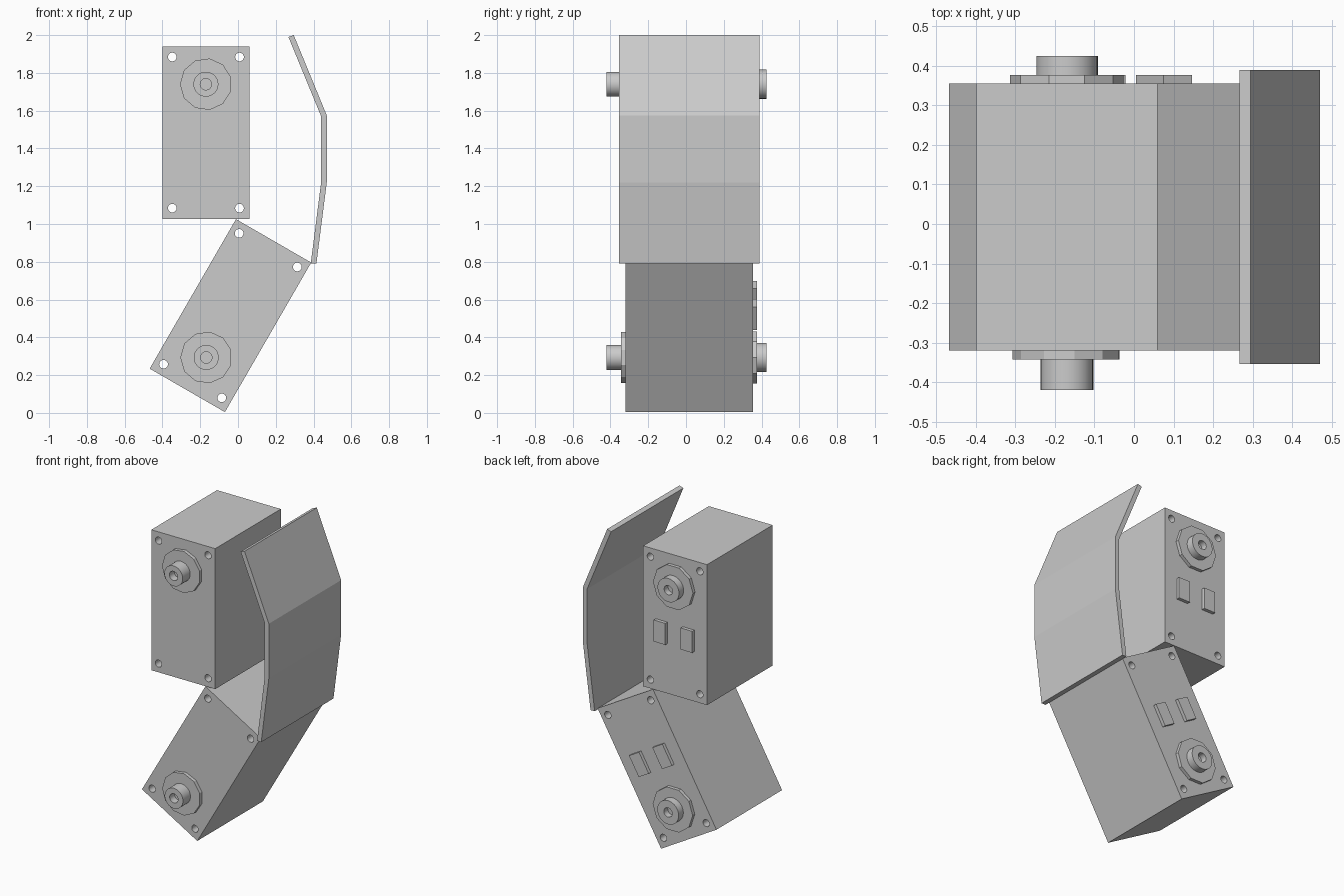
import bpy, bmesh
from math import radians, sin, cos, pi
from mathutils import Matrix, Vector

cube = bpy.data.objects.get("Cube")
if cube:
    bpy.data.objects.remove(cube, do_unlink=True)

grey = bpy.data.materials.new("light grey")
grey.use_nodes = True
grey.diffuse_color = (0.6, 0.6, 0.6, 1)
grey.node_tree.nodes["Principled BSDF"].inputs["Base Color"].default_value = (0.6, 0.6, 0.6, 1)

FRONT, BACK = -0.32, 0.355


def add_object(name, bm):
    bmesh.ops.recalc_face_normals(bm, faces=bm.faces)
    mesh = bpy.data.meshes.new(name)
    bm.to_mesh(mesh)
    bm.free()
    mesh.materials.append(grey)
    obj = bpy.data.objects.new(name, mesh)
    bpy.context.collection.objects.link(obj)
    return obj


def prism(name, profile, y0, y1):
    """Extrude an (x, z) outline along y."""
    bm = bmesh.new()
    face = bm.faces.new([bm.verts.new((x, y0, z)) for x, z in profile])
    top = bmesh.ops.extrude_face_region(bm, geom=[face])["geom"]
    verts = [v for v in top if isinstance(v, bmesh.types.BMVert)]
    bmesh.ops.translate(bm, verts=verts, vec=(0, y1 - y0, 0))
    return add_object(name, bm)


def circle(x, z, r, sides, phase=0.0):
    return [(x + r * cos(phase + 2 * pi * i / sides),
             z + r * sin(phase + 2 * pi * i / sides)) for i in range(sides)]


def smooth(obj):
    bpy.ops.object.select_all(action="DESELECT")
    obj.select_set(True)
    bpy.context.view_layer.objects.active = obj
    bpy.ops.object.shade_smooth_by_angle(angle=radians(30))


def cut(obj, cutters):
    """Subtract the cutters, bake the result and discard them."""
    for c in cutters:
        c.hide_render = True
        mod = obj.modifiers.new("hole", "BOOLEAN")
        mod.operation, mod.solver, mod.object = "DIFFERENCE", "EXACT", c
    bpy.context.view_layer.update()
    deps = bpy.context.evaluated_depsgraph_get()
    mesh = bpy.data.meshes.new_from_object(obj.evaluated_get(deps))
    obj.modifiers.clear()
    obj.data = mesh
    for c in cutters:
        bpy.data.objects.remove(c, do_unlink=True)


def hub(name, x, z, base, tip, r):
    """Round boss with a blind bore in its end."""
    bm = bmesh.new()
    sides, bore, floor = 32, 0.03, tip + (0.05 if tip < base else -0.04)
    rings = []
    for radius, y in ((r, base), (r, tip), (bore, tip), (bore, floor)):
        rings.append([bm.verts.new((px, y, pz)) for px, pz in circle(x, z, radius, sides)])
    for a, b in zip(rings, rings[1:]):
        for i in range(sides):
            j = (i + 1) % sides
            bm.faces.new((a[i], a[j], b[j], b[i]))
    bm.faces.new(rings[0])
    bm.faces.new(rings[-1])
    smooth(add_object(name, bm))


def servo(prefix, cx, cz, angle):
    turn = Matrix.Rotation(radians(angle), 4, "Y")

    def place(x, z):
        p = turn @ Vector((x, 0, z))
        return cx + p.x, cz + p.z

    def rect(x, z, hw, hh):
        return [place(x + i * hw, z + j * hh) for i, j in ((-1, -1), (1, -1), (1, 1), (-1, 1))]

    # Case with four mounting holes right through it
    case = prism(prefix + "_case", rect(0, 0, 0.23, 0.457), FRONT, BACK)
    cut(case, [prism("hole_cutter", circle(*place(i * 0.178, j * 0.4), 0.023, 24), -0.5, 0.5)
               for i in (-1, 1) for j in (-1, 1)])
    smooth(case)

    # Flanges and bored hubs on the shaft axis
    x, z = place(0, 0.256)
    prism(prefix + "_front_flange", circle(x, z, 0.1375, 11, pi), FRONT - 0.023, FRONT)
    hub(prefix + "_front_hub", x, z, FRONT - 0.02, -0.42, 0.066)
    prism(prefix + "_back_flange", circle(x, z, 0.144, 10), BACK, BACK + 0.022)
    hub(prefix + "_back_hub", x, z, BACK + 0.02, 0.425, 0.077)

    # Two connector pads on the back
    for side, label in ((-1, "right"), (1, "left")):
        prism(f"{prefix}_{label}_pad", rect(side * 0.097, -0.063, 0.0415, 0.07), BACK, BACK + 0.022)


servo("upper", -0.17, 1.484, 0)
servo("lower", -0.04, 0.515, -150)

# Bent cover plate
prism("cover_plate",
      [(0.295, 2.0), (0.47, 1.575), (0.47, 1.22), (0.415, 0.79),
       (0.385, 0.79), (0.44, 1.22), (0.44, 1.57), (0.267, 1.99)],
      -0.354, 0.389)
